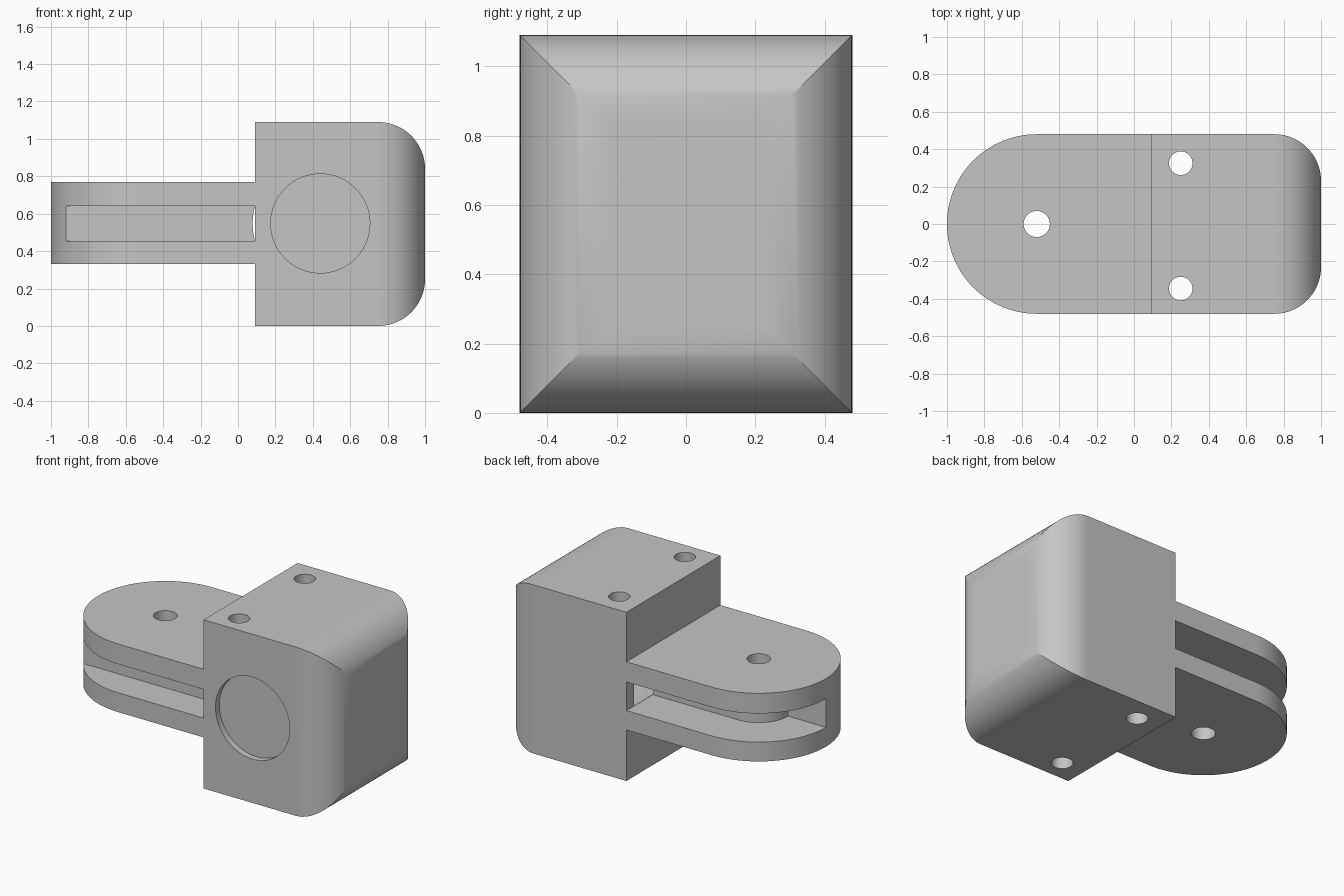
import bpy, bmesh
from math import sin, cos, pi, radians
from mathutils import Matrix, Vector

old = bpy.data.objects.get("Cube")
if old:
    bpy.data.objects.remove(old, do_unlink=True)

# Single grey finish
grey = bpy.data.materials.new("satin_grey")
grey.use_nodes = True
colour = (0.56, 0.56, 0.56, 1)
grey.diffuse_color = colour
grey.node_tree.nodes["Principled BSDF"].inputs["Base Color"].default_value = colour


def arc(cx, cy, r, start, end, steps):
    """Points along an arc, angles in degrees."""
    angles = [radians(start + (end - start) * i / steps) for i in range(steps + 1)]
    return [(cx + r * cos(a), cy + r * sin(a)) for a in angles]


def circle(cx, cy, r, steps=64):
    return arc(cx, cy, r, 0, 360, steps)[:-1]


def prism(name, outline, low, high, along="z"):
    """Extrude an outline along z (outline in x, y) or y (outline in x, z)."""
    def place(p, h):
        return (p[0], p[1], h) if along == "z" else (p[0], h, p[1])
    bm = bmesh.new()
    face = bm.faces.new([bm.verts.new(place(p, low)) for p in outline])
    grown = bmesh.ops.extrude_face_region(bm, geom=[face])
    shift = Vector(place((0, 0), high - low))
    bmesh.ops.translate(bm, vec=shift,
                        verts=[v for v in grown["geom"] if isinstance(v, bmesh.types.BMVert)])
    bmesh.ops.recalc_face_normals(bm, faces=bm.faces)
    mesh = bpy.data.meshes.new(name)
    bm.to_mesh(mesh)
    bm.free()
    mesh.materials.append(grey)
    obj = bpy.data.objects.new(name, mesh)
    bpy.context.collection.objects.link(obj)
    return obj


def combine(target, tool, operation):
    """Apply a boolean and discard the tool."""
    tool.hide_render = True
    mod = target.modifiers.new("combine", "BOOLEAN")
    mod.operation = operation
    mod.solver = "EXACT"
    mod.object = tool
    bpy.context.view_layer.objects.active = target
    bpy.ops.object.modifier_apply(modifier=mod.name)
    bpy.data.objects.remove(tool, do_unlink=True)


HALF = 0.48      # half width
STEP = 0.09      # where arm meets block
TOP = 1.09       # block height
R = 0.25         # block edge rounding
PIVOT = -0.52    # pivot hole position


def rounded_end(low, high):
    """Rectangle with its two +x corners rounded."""
    return ([(STEP, low)] + arc(1 - R, low + R, R, -90, 0, 20)
            + arc(1 - R, high - R, R, 0, 90, 20) + [(STEP, high)])


# Block: two rounded profiles crossing, giving mitred corners
body = prism("hinge_body", rounded_end(0, TOP), -HALF, HALF, "y")
combine(body, prism("plan_profile", rounded_end(-HALF, HALF), -0.1, TOP + 0.1), "INTERSECT")

# Arm with a round end
arm = [(0.3, -HALF), (0.3, HALF)] + arc(PIVOT, 0, HALF, 90, 270, 56)
combine(body, prism("arm", arm, 0.33, 0.77), "UNION")

# Side slots: straight on the front, wrapped around the pivot boss on the back
front_slot = [(-1.1, -0.6), (STEP, -0.6), (STEP, -0.265), (-1.1, -0.265)]
back_slot = ([(-1.1, 0.6), (-1.1, 0)] + arc(PIVOT, 0, 0.21, 180, 90, 24)
             + [(STEP, 0.21), (STEP, 0.6)])
for outline in (front_slot, back_slot):
    combine(body, prism("slot", outline, 0.455, 0.64), "DIFFERENCE")

# Inner chamber reached by the slots, and the shallow round recess in front
combine(body, prism("chamber", circle(0.44, 0.548, 0.362), -0.4, 0.4, "y"), "DIFFERENCE")
combine(body, prism("recess", circle(0.44, 0.548, 0.265), -0.6, -0.44, "y"), "DIFFERENCE")

# Vertical through holes
for x, y, r in ((PIVOT, 0, 0.07), (0.25, 0.325, 0.063), (0.25, -0.345, 0.063)):
    combine(body, prism("bore", circle(x, y, r, 40), -0.2, 1.3), "DIFFERENCE")

# Smooth curves with crisp edges
bpy.ops.object.select_all(action="DESELECT")
body.select_set(True)
bpy.context.view_layer.objects.active = body
bpy.ops.object.shade_smooth_by_angle(angle=radians(25))
weighted = body.modifiers.new("flat_face_normals", "WEIGHTED_NORMAL")
weighted.keep_sharp = True
